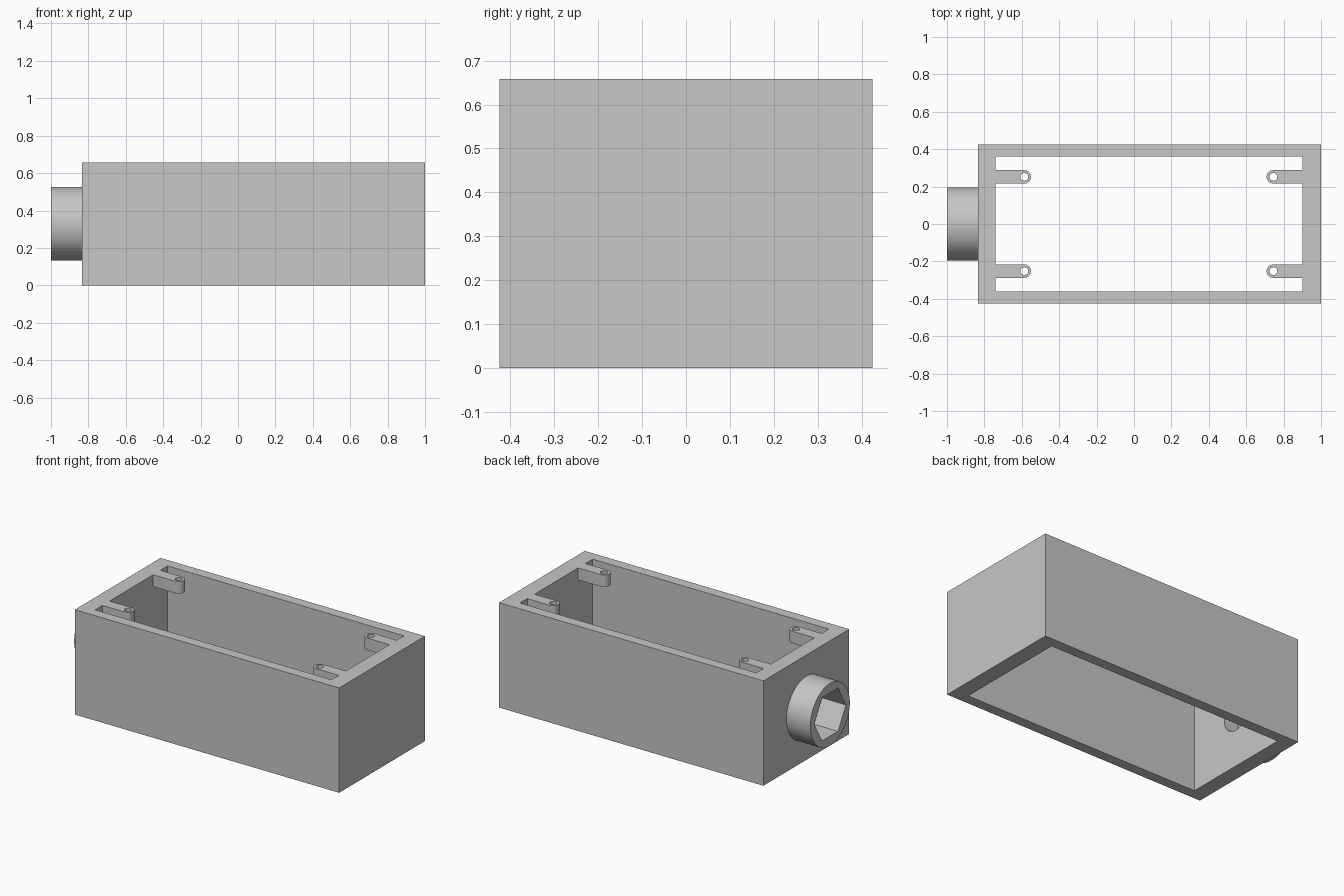
import bpy, bmesh, math
from mathutils import Matrix, Vector

old = bpy.data.objects.get("Cube")
if old:
    bpy.data.objects.remove(old, do_unlink=True)

grey = bpy.data.materials.new("plain grey")
grey.use_nodes = True
colour = (0.57, 0.57, 0.57, 1)
grey.diffuse_color = colour
grey.node_tree.nodes["Principled BSDF"].inputs["Base Color"].default_value = colour


def finish(name, bm):
    bmesh.ops.recalc_face_normals(bm, faces=bm.faces)
    mesh = bpy.data.meshes.new(name)
    bm.to_mesh(mesh)
    bm.free()
    mesh.materials.append(grey)
    obj = bpy.data.objects.new(name, mesh)
    bpy.context.collection.objects.link(obj)
    return obj


def box(name, low, high):
    low, high = Vector(low), Vector(high)
    bm = bmesh.new()
    bmesh.ops.create_cube(bm, size=1, matrix=Matrix.Translation((low + high) / 2)
                          @ Matrix.Diagonal((*(high - low), 1)))
    return finish(name, bm)


def prism(name, outline, axis, start, depth):
    """Extrude a 2D outline along x (outline in y, z) or along z (outline in x, y)."""
    bm = bmesh.new()
    if axis == "x":
        points, push = [(start, a, b) for a, b in outline], (depth, 0, 0)
    else:
        points, push = [(a, b, start) for a, b in outline], (0, 0, depth)
    face = bm.faces.new([bm.verts.new(p) for p in points])
    side = bmesh.ops.extrude_face_region(bm, geom=[face])["geom"]
    bmesh.ops.translate(bm, vec=push, verts=[v for v in side if isinstance(v, bmesh.types.BMVert)])
    return finish(name, bm)


def ring(a, b, radius, sides):
    steps = [2 * math.pi * i / sides for i in range(sides)]
    return [(a + radius * math.cos(t), b + radius * math.sin(t)) for t in steps]


def cut(target, cutter):
    cutter.hide_render = True
    mod = target.modifiers.new("cut", "BOOLEAN")
    mod.operation, mod.solver, mod.object = "DIFFERENCE", "EXACT", cutter
    bpy.context.view_layer.objects.active = target
    bpy.ops.object.modifier_apply(modifier=mod.name)
    bpy.data.objects.remove(cutter, do_unlink=True)


def smooth(obj):
    bpy.ops.object.select_all(action="DESELECT")
    obj.select_set(True)
    bpy.context.view_layer.objects.active = obj
    bpy.ops.object.shade_smooth_by_angle(angle=math.radians(30))


LEFT, RIGHT, HALF_Y, TOP = -0.835, 1.0, 0.425, 0.658
IN_LEFT, IN_RIGHT, IN_Y = -0.74, 0.9, 0.36
MID = TOP / 2

# Open rectangular housing with a round bore in the collar wall
housing = box("housing", (LEFT, -HALF_Y, 0), (RIGHT, HALF_Y, TOP))
cut(housing, box("cavity", (IN_LEFT, -IN_Y, -1), (IN_RIGHT, IN_Y, 1)))
cut(housing, prism("bore", ring(0, MID, 0.1, 48), "x", LEFT - 0.05, 0.2))
smooth(housing)

# Round collar with a hexagonal socket
collar = prism("collar", ring(0, MID, 0.196, 64), "x", -1, LEFT + 1)
cut(collar, prism("socket", ring(0, MID, 0.157, 6), "x", -1.1, 0.4))
smooth(collar)

# Four round-ended screw tabs, flush with the rim
R, THICK = 0.036, 0.075
for end, wall, centre in (("right", IN_LEFT, -0.587), ("left", IN_RIGHT, 0.745)):
    way = 1 if centre > wall else -1
    for side, y in (("front", -0.252), ("back", 0.252)):
        arc = [math.pi * (i / 16 - 0.5) for i in range(17)]
        outline = [(wall, y - R)]
        outline += [(centre + way * R * math.cos(t), y + R * math.sin(t)) for t in arc]
        outline += [(wall, y + R)]
        tab = prism(f"{side}_{end}_screw_tab", outline, "z", TOP - THICK, THICK)
        cut(tab, prism("screw_hole", ring(centre, y, 0.021, 24), "z", 0.4, 0.5))
        smooth(tab)
